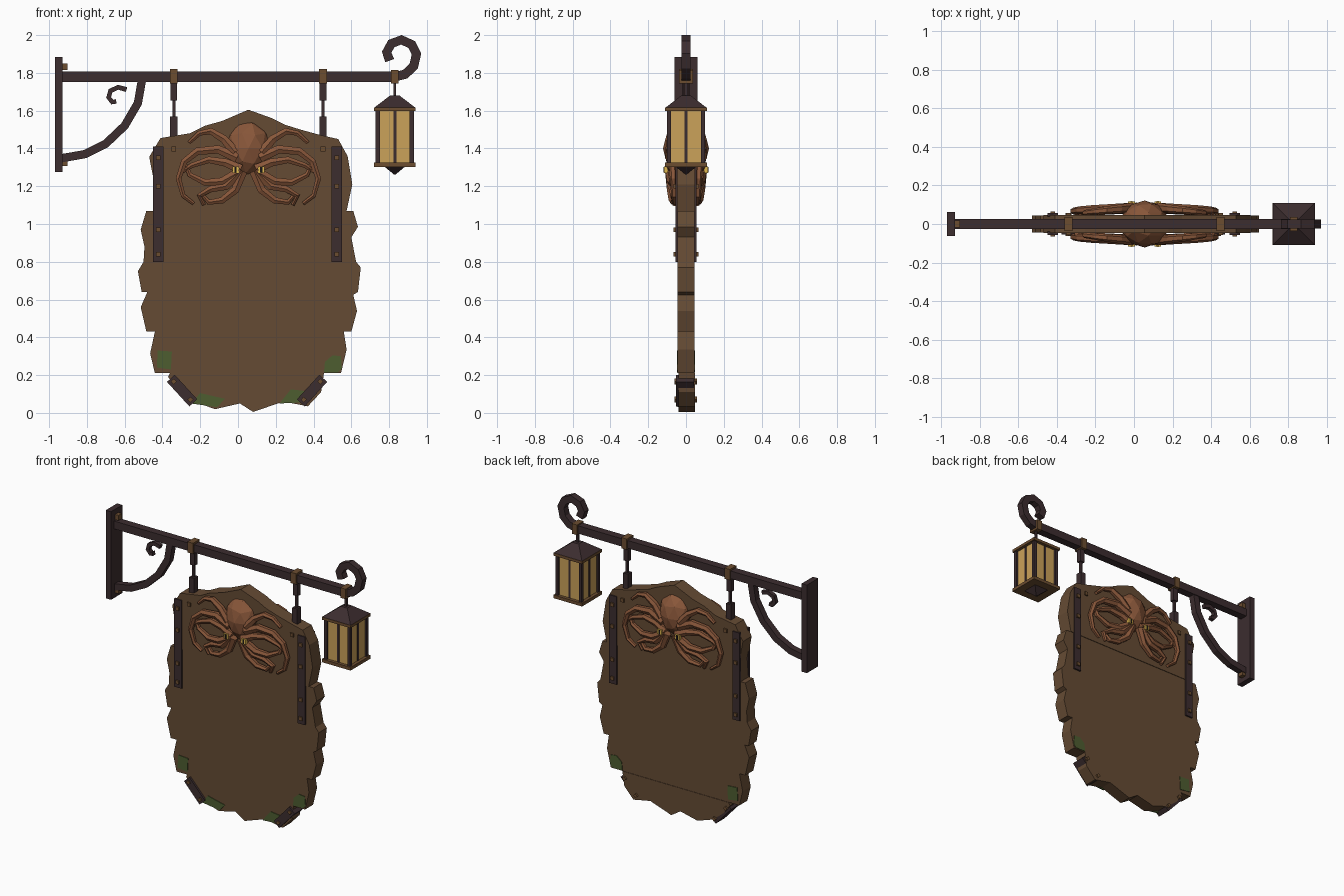
import bpy, bmesh, math
from mathutils import Vector, Matrix

if "Cube" in bpy.data.objects:
    bpy.data.objects.remove(bpy.data.objects["Cube"])


def mat(name, rgb):
    m = bpy.data.materials.new(name)
    m.diffuse_color = (*rgb, 1)
    m.use_nodes = True
    m.node_tree.nodes["Principled BSDF"].inputs["Base Color"].default_value = m.diffuse_color
    return m


WOOD = mat("brown wood", (0.13, 0.07, 0.034))
IRON = mat("dark iron", (0.045, 0.026, 0.028))
BRASS = mat("aged brass", (0.15, 0.075, 0.03))
CLAY = mat("carved copper", (0.25, 0.095, 0.042))
GLASS = mat("amber glass", (0.60, 0.36, 0.10))
MOSS = mat("green moss", (0.075, 0.11, 0.03))
EYE = mat("yellow eye", (0.75, 0.48, 0.08))
PUPIL = mat("black pupil", (0.01, 0.008, 0.008))


def finish(bm, name, material):
    bmesh.ops.recalc_face_normals(bm, faces=bm.faces)
    me = bpy.data.meshes.new(name)
    bm.to_mesh(me)
    bm.free()
    ob = bpy.data.objects.new(name, me)
    bpy.context.collection.objects.link(ob)
    me.materials.append(material)
    return ob


def box(name, x, y, z, material, turn=0):
    """Box from (min, max) ranges, turned about y through its centre."""
    bm = bmesh.new()
    size = [r[1] - r[0] for r in (x, y, z)]
    mid = Vector([(r[0] + r[1]) / 2 for r in (x, y, z)])
    m = Matrix.Translation(mid) @ Matrix.Rotation(turn, 4, 'Y') @ Matrix.Diagonal((*size, 1))
    bmesh.ops.create_cube(bm, size=1, matrix=m)
    return finish(bm, name, material)


def slab(name, outline, y0, y1, material):
    """Outline in x, z extruded through y."""
    bm = bmesh.new()
    face = bm.faces.new([bm.verts.new((x, y0, z)) for x, z in outline])
    ext = bmesh.ops.extrude_face_region(bm, geom=[face])
    verts = [g for g in ext["geom"] if isinstance(g, bmesh.types.BMVert)]
    bmesh.ops.translate(bm, verts=verts, vec=(0, y1 - y0, 0))
    return finish(bm, name, material)


def sweep(name, pts, widths, depths, sides, material):
    """Tapered bar along a path of (x, y, z), bending in the xz plane."""
    bm = bmesh.new()
    pts = [Vector(p) for p in pts]
    rings = []
    for i, p in enumerate(pts):
        t = pts[min(i + 1, len(pts) - 1)] - pts[max(i - 1, 0)]
        n = Vector((-t.z, 0, t.x)).normalized()
        k = math.sqrt(2) if sides == 4 else 1
        ring = []
        for s in range(sides):
            a = 2 * math.pi * (s + 0.5) / sides
            ring.append(bm.verts.new(p + n * (k * widths[i] * math.cos(a))
                                     + Vector((0, k * depths[i] * math.sin(a), 0))))
        rings.append(ring)
    for a, b in zip(rings, rings[1:]):
        for s in range(sides):
            t = (s + 1) % sides
            bm.faces.new((a[s], a[t], b[t], b[s]))
    bm.faces.new(rings[0])
    bm.faces.new(rings[-1])
    return finish(bm, name, material)


def frustum(name, x, z0, z1, h0, h1, material):
    """Square pyramid or frustum with half widths h0 and h1."""
    bm = bmesh.new()
    m = Matrix.Translation((x, 0, (z0 + z1) / 2)) @ Matrix.Rotation(math.pi / 4, 4, 'Z')
    r = math.sqrt(2)
    bmesh.ops.create_cone(bm, cap_ends=True, segments=4, radius1=h0 * r, radius2=h1 * r,
                          depth=z1 - z0, matrix=m)
    return finish(bm, name, material)


# Board: three planks with ragged edges
top_plank = [(-.45, 1.07), (-.44, 1.2), (-.47, 1.355), (-.41, 1.455), (-.255, 1.48), (-.175, 1.52),
             (-.085, 1.545), (.055, 1.605), (.18, 1.56), (.25, 1.525), (.33, 1.5), (.44, 1.47),
             (.53, 1.45), (.58, 1.36), (.605, 1.21), (.575, 1.07)]
mid_plank = [(-.44, .21), (-.465, .315), (-.44, .43), (-.485, .43), (-.515, .56), (-.48, .64),
             (-.51, .64), (-.53, .75), (-.5, .8), (-.495, .88), (-.515, .97), (-.485, 1.07),
             (.61, 1.07), (.635, .985), (.6, .93), (.625, .8), (.65, .77), (.635, .64),
             (.61, .625), (.63, .54), (.6, .43), (.56, .43), (.575, .335), (.545, .21)]
low_plank = [(-.36, .21), (.455, .21), (.44, .11), (.37, .035), (.24, .06), (.08, .005),
             (.01, .05), (-.12, .02), (-.24, .06), (-.32, .125), (-.37, .19)]
slab("top_plank", top_plank, -.048, .048, WOOD)
slab("middle_plank", mid_plank, -.044, .044, WOOD)
slab("bottom_plank", low_plank, -.04, .047, WOOD)

# Moss patches
side_moss = [[(-.425, .33), (-.35, .325), (-.355, .23), (-.43, .24)],
             [(.46, .27), (.5, .305), (.545, .3), (.55, .235), (.53, .215), (.455, .215)]]
low_moss = [[(-.2, .105), (-.07, .075), (-.11, .03), (-.25, .05)],
            [(.28, .125), (.36, .115), (.33, .055), (.22, .05)]]
for o in side_moss:
    slab("side_moss", o, -.048, .048, MOSS)
for o in low_moss:
    slab("lower_moss", o, -.045, -.036, MOSS)

# Vertical straps with rivets, and hanger bolts, on both faces
for x in (-.422, .523):
    for s in (-1, 1):
        box("strap", (x - .028, x + .028), sorted((s * .04, s * .056)), (.8, 1.41), IRON)
        for z in (.84, .97, 1.2, 1.35):
            box("strap_rivet", (x - .012, x + .012), sorted((s * .05, s * .066)),
                (z - .012, z + .012), BRASS)
for x in (-.34, .45):
    box("board_bolt", (x - .012, x + .012), (-.058, .058), (1.385, 1.41), BRASS)

# Corner brackets wrapping the lower edge
for x, z, turn in ((-.296, .118, .83), (.392, .118, -.83)):
    box("corner_bracket", (x - .088, x + .088), (-.054, .042), (z - .028, z + .028), IRON, turn)
    for d in (-.065, .065):
        bx, bz = x + d * math.cos(turn), z - d * math.sin(turn)
        box("corner_rivet", (bx - .011, bx + .011), (-.062, .058), (bz - .011, bz + .011), BRASS, turn)

# Wall plate, beam and end curl
box("wall_plate", (-.97, -.93), (-.062, .062), (1.275, 1.885), IRON)
box("beam", (-.93, .84), (-.027, .027), (1.753, 1.807), IRON)
for z in (1.325, 1.832):
    box("wall_bolt", (-.93, -.903), (-.018, .018), (z - .018, z + .018), BRASS)
curl = [(.83, 1.78), (.885, 1.793), (.93, 1.835), (.945, 1.9), (.92, 1.95), (.865, 1.975),
        (.812, 1.955), (.787, 1.91), (.803, 1.865)]
sweep("beam_curl", [(x, 0, z) for x, z in curl], [.025] * 9, [.023] * 9, 4, IRON)

# Curved brace and its small scroll
brace = [(-.508, 1.765), (-.53, 1.64), (-.6, 1.52), (-.7, 1.425), (-.81, 1.37), (-.94, 1.347)]
sweep("brace", [(x, 0, z) for x, z in brace], [.022] * 6, [.022] * 6, 4, IRON)
scroll = [(-.59, 1.712), (-.635, 1.724), (-.675, 1.705), (-.685, 1.67), (-.665, 1.645), (-.645, 1.65)]
sweep("brace_scroll", [(x, 0, z) for x, z in scroll], [.013] * 6, [.014] * 6, 4, IRON)

# Hangers
for x in (-.34, .45):
    box("hanger_band", (x - .021, x + .021), (-.036, .036), (1.745, 1.82), BRASS)
    box("hanger_upper_link", (x - .018, x + .018), (-.016, .016), (1.655, 1.75), IRON)
    box("hanger_rod", (x - .008, x + .008), (-.008, .008), (1.56, 1.66), IRON)
    box("hanger_lower_link", (x - .019, x + .019), (-.022, .022), (1.45, 1.57), IRON)

# Lantern
L = .83
box("lantern_band", (L - .02, L + .02), (-.036, .036), (1.745, 1.815), BRASS)
box("lantern_rod", (L - .007, L + .007), (-.007, .007), (1.66, 1.75), IRON)
frustum("lantern_roof", L, 1.615, 1.68, .11, .025, IRON)
box("lantern_roof_trim", (L - .11, L + .11), (-.11, .11), (1.597, 1.616), BRASS)
box("lantern_glass", (L - .088, L + .088), (-.088, .088), (1.32, 1.6), GLASS)
box("lantern_base", (L - .11, L + .11), (-.11, .11), (1.303, 1.325), BRASS)
frustum("lantern_finial", L, 1.262, 1.304, .004, .055, IRON)
for sx in (-1, 1):
    for sy in (-1, 1):
        cx, cy = L + sx * .09, sy * .09
        box("lantern_post", (cx - .011, cx + .011), (cy - .011, cy + .011), (1.32, 1.6), IRON)
    for h, w in ((.092, .008),):
        box("lantern_front_bar", (L - w, L + w), sorted((sx * .08, sx * h)), (1.32, 1.6), IRON)
        box("lantern_side_bar", sorted((L + sx * .08, L + sx * h)), (-w, w), (1.32, 1.6), IRON)

# Octopus head: faceted bulb, narrower at the bottom, showing on both faces
C = .055
bm = bmesh.new()
bmesh.ops.create_icosphere(bm, subdivisions=2, radius=1)
for v in bm.verts:
    taper = 1 if v.co.z > -.2 else 1 + .45 * (v.co.z + .2)
    v.co = Vector((C + v.co.x * .128 * taper, v.co.y * .122, 1.4 + v.co.z * .155))
finish(bm, "octopus_head", CLAY)

# Tentacles: one side listed, repeated across both halves and both faces
arms = [[(.07, 1.38), (.13, 1.45), (.2, 1.492), (.26, 1.48), (.315, 1.43)],
        [(.06, 1.35), (.16, 1.395), (.27, 1.385), (.34, 1.33), (.37, 1.24), (.345, 1.15), (.29, 1.108)],
        [(.04, 1.29), (.12, 1.325), (.21, 1.34), (.3, 1.31), (.36, 1.27)],
        [(.04, 1.28), (.14, 1.225), (.23, 1.22), (.31, 1.26), (.335, 1.32)],
        [(.03, 1.28), (.07, 1.18), (.14, 1.125), (.21, 1.115), (.24, 1.15)],
        [(.04, 1.28), (.12, 1.2), (.2, 1.185), (.26, 1.15), (.235, 1.1)]]
for sx in (-1, 1):
    for sy in (-1, 1):
        for arm in arms:
            n = len(arm) - 1
            path = [(C + sx * x, sy * (.085 - .027 * i / n), z) for i, (x, z) in enumerate(arm)]
            w = [.029 - .018 * i / n for i in range(n + 1)]
            d = [.026 - .012 * i / n for i in range(n + 1)]
            sweep("tentacle", path, w, d, 6, CLAY)
        # Eyes
        ex = C + sx * .068
        box("eye", (ex - .017, ex + .017), sorted((sy * .08, sy * .116)), (1.27, 1.304), EYE)
        box("pupil", (ex - .006, ex + .006), sorted((sy * .112, sy * .119)), (1.272, 1.302), PUPIL)
